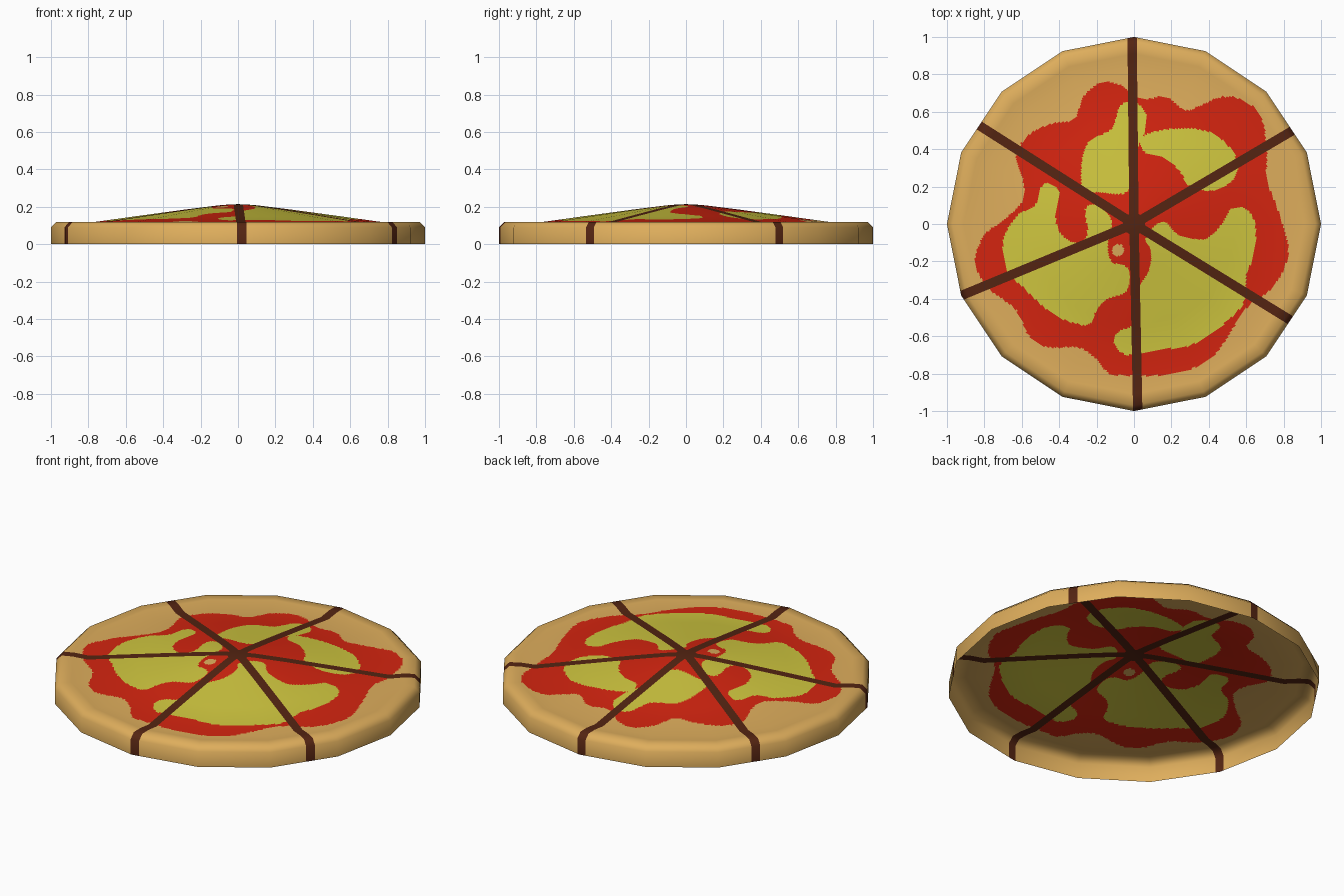
import bpy, bmesh, math
from mathutils import Vector

if "Cube" in bpy.data.objects:
    bpy.data.objects.remove(bpy.data.objects["Cube"])

SIDES, SUB = 16, 30          # sixteen-sided crust, each side finely split for the colour edges
STEP = 0.01

# Half profile (radius, height): wall, bevelled rim, slight dip, domed middle
PROFILE = [(1, 0), (1, .09), (.97, .12), (.91, .12), (.83, .11), (.55, .149),
           (.27, .187), (.1, .208), (.05, .212), (0, .214)]

# Topping outlines, in hundredths of a unit
SAUCE = [(82, -9), (76, 10), (71, 24), (71, 40), (68, 57), (59, 66), (47, 68), (35, 63), (27, 61),
         (17, 68), (8, 67), (0, 68), (-7, 74), (-17, 76), (-27, 68), (-32, 56), (-43, 54),
         (-56, 48), (-63, 37), (-60, 26), (-59, 13), (-70, 2), (-80, -6), (-85, -20), (-78, -34),
         (-63, -46), (-56, -60), (-46, -66), (-30, -66), (-20, -72), (-13, -80), (0, -81),
         (13, -81), (29, -78), (43, -70), (54, -54), (62, -43), (73, -35), (81, -22)]
CHEESE_BACK = [(-1, 66), (6, 60), (6, 50), (2, 40), (2, 29), (-3, 18), (-9, 16), (-19, 17),
               (-27, 17), (-28, 32), (-24, 44), (-12, 51), (-8, 62)]
CHEESE_RIGHT = [(5, 39), (5, 47), (21, 51), (41, 49), (54, 37), (54, 25), (43, 18), (30, 20),
                (24, 29), (14, 36)]
CHEESE_FRONT = [(17, 1), (24, -6), (38, -8), (47, 0), (52, 8), (60, 8), (65, -1), (64, -17),
                (60, -27), (59, -41), (52, -50), (43, -57), (30, -65), (16, -67), (-3, -70),
                (-10, -65), (-9, -58), (0, -54), (3, -46), (2, -35), (8, -25), (9, -14),
                (6, -8), (11, -1)]
CHEESE_LEFT = [(-46, 22), (-40, 17), (-42, 6), (-40, -4), (-32, -10), (-25, -6), (-26, 8),
               (-20, 10), (-12, 2), (-14, -11), (-12, -20), (-3, -24), (-4, -36), (-14, -40),
               (-20, -46), (-25, -54), (-40, -50), (-51, -42), (-59, -34), (-68, -25),
               (-70, -9), (-63, 4), (-53, 10), (-50, 19)]

# Slice cuts: where each one meets the rim
CUTS = [Vector(p).normalized() for p in
        [(-.01, 1), (.02, -1), (-.825, .525), (.837, .493), (-.917, -.38), (.82, -.504)]]
HALF_CUT = .025


def smooth_outline(pts, n=4):
    """Closed Catmull-Rom curve through the points."""
    pts = [Vector(p) / 100 for p in pts]
    out = []
    for i in range(len(pts)):
        a, b, c, d = (pts[(i + k) % len(pts)] for k in (-1, 0, 1, 2))
        for j in range(n):
            t = j / n
            q = .5 * (2 * b + (c - a) * t + (2 * a - 5 * b + 4 * c - d) * t ** 2
                      + (3 * b - a - 3 * c + d) * t ** 3)
            out.append((q.x, q.y))
    xs, ys = zip(*out)
    return out, (min(xs), max(xs), min(ys), max(ys))


def inside(x, y, shape):
    pts, (x0, x1, y0, y1) = shape
    if not (x0 < x < x1 and y0 < y < y1):
        return False
    hit = False
    ax, ay = pts[-1]
    for bx, by in pts:
        if (ay > y) != (by > y) and x < (bx - ax) * (y - ay) / (by - ay) + ax:
            hit = not hit
        ax, ay = bx, by
    return hit


def cut_coords(co, d):
    """Distance along and across a cut."""
    return co.x * d.x + co.y * d.y, co.y * d.x - co.x * d.y


sauce = smooth_outline(SAUCE)
cheeses = [smooth_outline(s) for s in (CHEESE_BACK, CHEESE_RIGHT, CHEESE_FRONT, CHEESE_LEFT)]

# Rings of the shell, from the open bottom edge up to the middle
rings = []
for (r0, z0), (r1, z1) in zip(PROFILE[:-2], PROFILE[1:-1]):
    n = max(1, round((r0 - r1) / STEP))
    rings += [(r0 + (r1 - r0) * k / n, z0 + (z1 - z0) * k / n) for k in range(n)]
rings.append(PROFILE[-2])

corners = [Vector((math.cos(math.tau * i / SIDES), math.sin(math.tau * i / SIDES)))
           for i in range(SIDES + 1)]
outline = [corners[i].lerp(corners[i + 1], j / SUB) for i in range(SIDES) for j in range(SUB)]

bm = bmesh.new()
grid = [[bm.verts.new((p.x * r, p.y * r, z)) for p in outline] for r, z in rings]
count = len(outline)
for low, high in zip(grid, grid[1:]):
    for i in range(count):
        j = (i + 1) % count
        bm.faces.new((low[i], low[j], high[j], high[i]))
apex = bm.verts.new((0, 0, PROFILE[-1][1]))
for i in range(count):
    bm.faces.new((grid[-1][i], grid[-1][(i + 1) % count], apex))

# Straight edges for the slice cuts
for d in CUTS:
    across = Vector((-d.y, d.x, 0))
    for side in (-HALF_CUT, HALF_CUT):
        faces = []
        for f in bm.faces:
            along, off = cut_coords(f.calc_center_median(), d)
            if along > 0 and abs(off - side) < .03:
                faces.append(f)
        geom = set(faces)
        for f in faces:
            geom.update(f.edges)
            geom.update(f.verts)
        bmesh.ops.bisect_plane(bm, geom=list(geom), dist=1e-5,
                               plane_co=across * side, plane_no=across)

# Colour by rule: 0 crust, 1 sauce, 2 cheese, 3 cut
for f in bm.faces:
    f.smooth = True
    c = f.calc_center_median()
    r = math.hypot(c.x, c.y)
    spans = [cut_coords(c, d) for d in CUTS]
    if r < .06 or any(a > 0 and abs(o) < HALF_CUT for a, o in spans):
        f.material_index = 3
    elif math.hypot(c.x + .085, c.y + .14) < .032:
        f.material_index = 0          # small bare spot near the middle
    elif any(inside(c.x, c.y, s) for s in cheeses):
        f.material_index = 2
    elif inside(c.x, c.y, sauce):
        f.material_index = 1

mesh = bpy.data.meshes.new("pizza")
bm.to_mesh(mesh)
bm.free()

for name, colour in [("crust tan", (.73, .42, .107)), ("sauce red", (.66, .018, .005)),
                     ("cheese yellow", (.63, .57, .05)), ("cut brown", (.089, .018, .006))]:
    mat = bpy.data.materials.new(name)
    mat.diffuse_color = (*colour, 1)
    mat.use_nodes = True
    mat.node_tree.nodes["Principled BSDF"].inputs["Base Color"].default_value = mat.diffuse_color
    mesh.materials.append(mat)

# Soft shading across the sixteen sides: blend the profile normals
segs = [Vector((z1 - z0, r0 - r1)).normalized()
        for (r0, z0), (r1, z1) in zip(PROFILE, PROFILE[1:])]
prof_n = [segs[0]] + [(a + b).normalized() for a, b in zip(segs, segs[1:])] + [Vector((0, 1))]


def shell_normal(co):
    ang = math.atan2(co.y, co.x)
    sector = math.tau / SIDES
    rel = ang % sector - sector / 2
    r = math.hypot(co.x, co.y) * math.cos(rel) / math.cos(sector / 2)
    if r > .9995:
        n = prof_n[0].lerp(prof_n[1], min(1, co.z / PROFILE[1][1]))
    else:
        k = next((i for i in range(1, len(PROFILE) - 1) if r >= PROFILE[i + 1][0]),
                 len(PROFILE) - 2)
        t = (PROFILE[k][0] - r) / (PROFILE[k][0] - PROFILE[k + 1][0])
        n = prof_n[k].lerp(prof_n[k + 1], min(1, max(0, t)))
    return Vector((n.x * math.cos(ang), n.x * math.sin(ang), n.y)).normalized()


mesh.normals_split_custom_set_from_vertices([shell_normal(v.co) for v in mesh.vertices])
bpy.context.collection.objects.link(bpy.data.objects.new("pizza", mesh))
